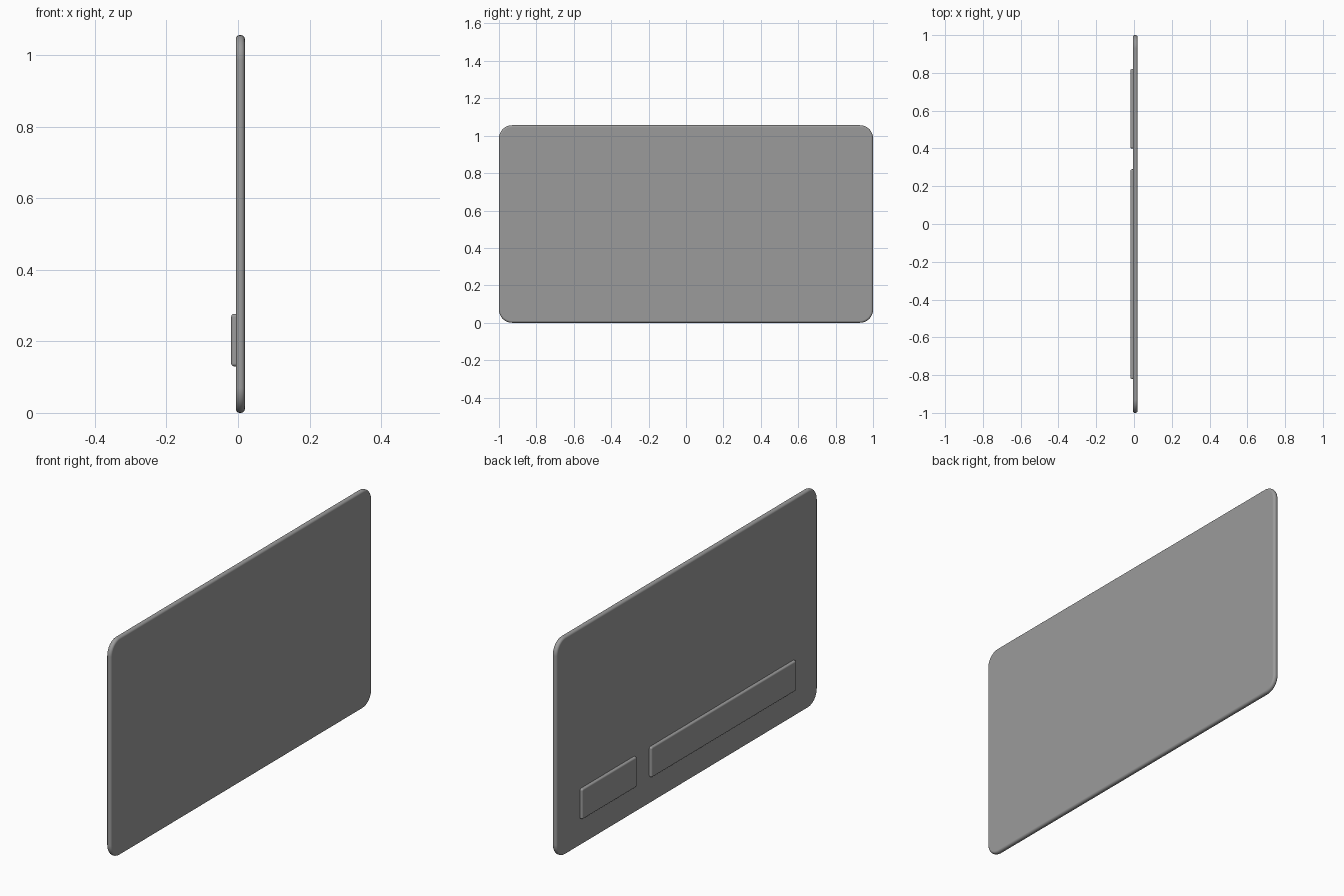
import bpy, bmesh
from math import cos, sin, pi

if "Cube" in bpy.data.objects:
    bpy.data.objects.remove(bpy.data.objects["Cube"])

grey = bpy.data.materials.new("dark_grey")
grey.diffuse_color = (0.33, 0.33, 0.33, 1)
grey.use_nodes = True
grey.node_tree.nodes["Principled BSDF"].inputs["Base Color"].default_value = grey.diffuse_color


def rounded_slab(name, x0, x1, y0, y1, z0, z1, corner, edge, steps=8, edge_steps=5):
    """Slab facing x: rounded-rectangle outline with rounded front and back rims."""
    # (x, inset) profile from the back face over the rim to the front face
    angles = [pi / 2 * k / edge_steps for k in range(edge_steps + 1)]
    back = [(x0 + edge * (1 - sin(a)), edge * (1 - cos(a))) for a in reversed(angles)]
    front = [(x0 + x1 - x, inset) for x, inset in reversed(back)]
    centres = ((y1 - corner, z1 - corner), (y0 + corner, z1 - corner),
               (y0 + corner, z0 + corner), (y1 - corner, z0 + corner))
    bm = bmesh.new()
    loops = []
    for x, inset in back + front:
        r = corner - inset
        loop = []
        for q, (cy, cz) in enumerate(centres):
            for s in range(steps + 1):
                a = pi / 2 * (q + s / steps)
                loop.append(bm.verts.new((x, cy + r * cos(a), cz + r * sin(a))))
        loops.append(loop)
    n = len(loops[0])
    for a, b in zip(loops, loops[1:]):
        for i in range(n):
            j = (i + 1) % n
            bm.faces.new((a[i], a[j], b[j], b[i]))
    bm.faces.new(loops[0])
    bm.faces.new(loops[-1])
    bmesh.ops.recalc_face_normals(bm, faces=bm.faces)
    mesh = bpy.data.meshes.new(name)
    bm.to_mesh(mesh)
    bm.free()
    mesh.materials.append(grey)
    obj = bpy.data.objects.new(name, mesh)
    bpy.context.collection.objects.link(obj)
    bpy.context.view_layer.objects.active = obj
    obj.select_set(True)
    bpy.ops.object.shade_smooth_by_angle(angle=pi / 6)
    obj.select_set(False)
    # keep the large faces looking flat
    obj.modifiers.new("flat_faces", 'WEIGHTED_NORMAL').keep_sharp = True
    return obj


# Main board with softly rounded rim
rounded_slab("board", -0.006, 0.019, -1.0, 1.0, 0.0, 1.056, 0.07, 0.011)

# Two raised pads low on the back, seated slightly into the board
for name, y0, y1 in (("long_pad", -0.82, 0.29), ("short_pad", 0.40, 0.82)):
    rounded_slab(name, -0.019, 0.003, y0, y1, 0.13, 0.277, 0.0085, 0.008, steps=4, edge_steps=4)
